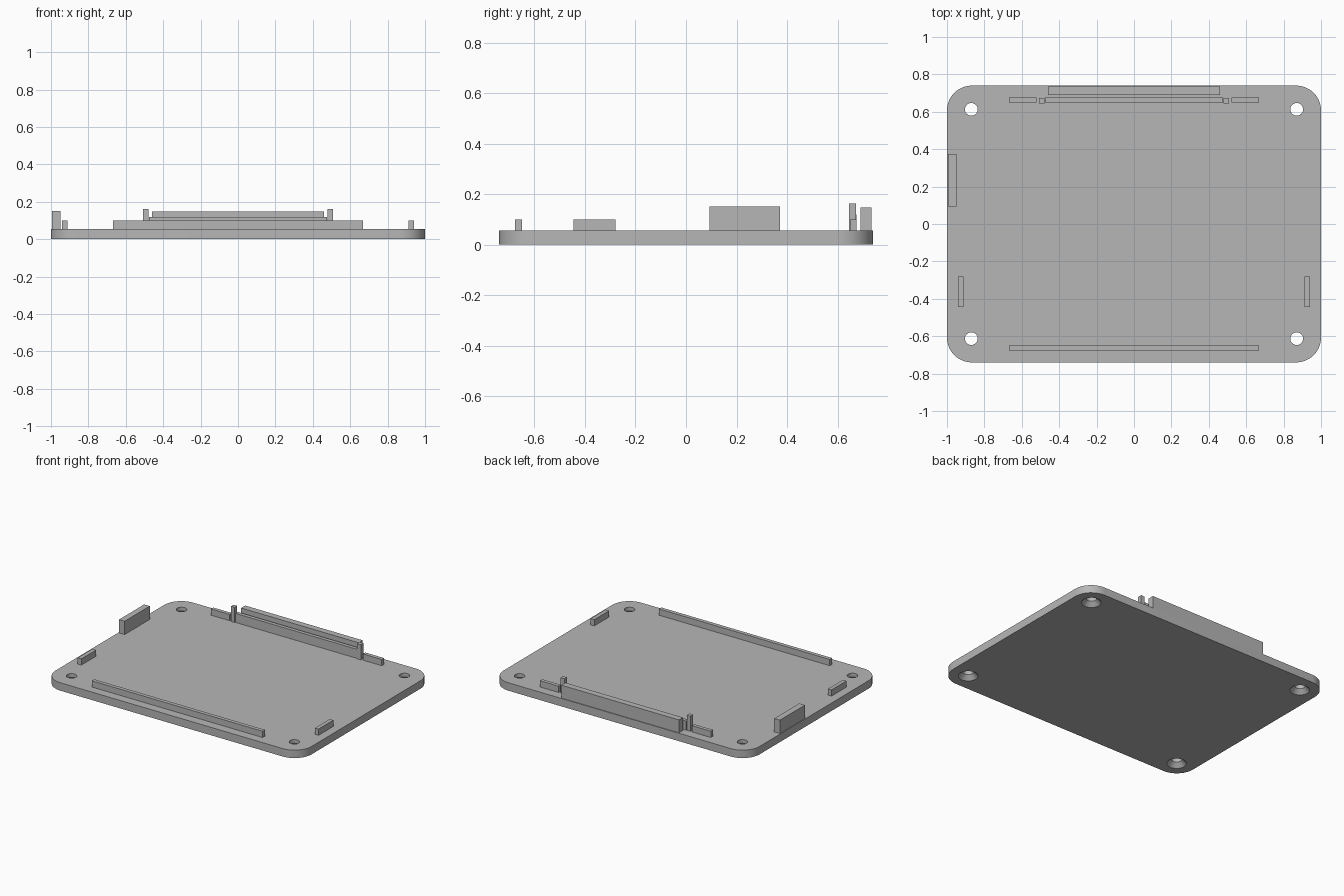
import bpy
import bmesh
import math

cube = bpy.data.objects.get("Cube")
if cube:
    bpy.data.objects.remove(cube, do_unlink=True)

GREY = (0.47, 0.47, 0.47, 1.0)
grey = bpy.data.materials.new("plain_grey")
grey.use_nodes = True
grey.diffuse_color = GREY
grey.node_tree.nodes["Principled BSDF"].inputs["Base Color"].default_value = GREY

HALF_X, HALF_Y, THICK, CORNER = 1.0, 0.74, 0.056, 0.133


def make_object(name, bm):
    bmesh.ops.recalc_face_normals(bm, faces=bm.faces)
    mesh = bpy.data.meshes.new(name)
    bm.to_mesh(mesh)
    bm.free()
    mesh.materials.append(grey)
    obj = bpy.data.objects.new(name, mesh)
    bpy.context.collection.objects.link(obj)
    return obj


def box(name, x0, x1, y0, y1, top):
    """Upright block standing on the plate."""
    bm = bmesh.new()
    bmesh.ops.create_cube(bm, size=1)
    for v in bm.verts:
        v.co.x = x1 if v.co.x > 0 else x0
        v.co.y = y1 if v.co.y > 0 else y0
        v.co.z = top if v.co.z > 0 else THICK
    return make_object(name, bm)


def lathe(bm, x, y, profile, sides=32):
    """Closed solid of revolution from (radius, height) pairs."""
    rings = []
    for r, z in profile:
        rings.append([bm.verts.new((x + r * math.cos(2 * math.pi * i / sides),
                                    y + r * math.sin(2 * math.pi * i / sides), z))
                      for i in range(sides)])
    for a, b in zip(rings, rings[1:]):
        for i in range(sides):
            j = (i + 1) % sides
            bm.faces.new((a[i], a[j], b[j], b[i]))
    bm.faces.new(rings[0][::-1])
    bm.faces.new(rings[-1])


# Base plate with rounded corners
bm = bmesh.new()
outline = []
STEPS = 12
for k, (sx, sy) in enumerate(((1, 1), (-1, 1), (-1, -1), (1, -1))):
    for i in range(STEPS + 1):
        a = math.pi / 2 * (k + i / STEPS)
        outline.append(bm.verts.new((sx * (HALF_X - CORNER) + CORNER * math.cos(a),
                                     sy * (HALF_Y - CORNER) + CORNER * math.sin(a), 0)))
face = bm.faces.new(outline)
raised = bmesh.ops.extrude_face_region(bm, geom=[face])["geom"]
for v in raised:
    if isinstance(v, bmesh.types.BMVert):
        v.co.z = THICK
plate = make_object("base_plate", bm)

# Countersunk screw holes, wide at the underside
bm = bmesh.new()
for sx in (-1, 1):
    for sy in (-1, 1):
        lathe(bm, sx * 0.87, sy * 0.613,
              ((0.063, -0.02), (0.063, 0), (0.034, 0.03), (0.034, 0.1)))
cutter = make_object("screw_hole_cutter", bm)
cutter.hide_render = True
cut = plate.modifiers.new("screw_holes", "BOOLEAN")
cut.operation = "DIFFERENCE"
cut.solver = "EXACT"
cut.object = cutter
bpy.ops.object.select_all(action="DESELECT")
bpy.context.view_layer.objects.active = plate
plate.select_set(True)
bpy.ops.object.modifier_apply(modifier=cut.name)
bpy.data.objects.remove(cutter, do_unlink=True)
bpy.ops.object.shade_smooth_by_angle(angle=math.radians(30))

# Long rails and walls
box("front_rail", -0.667, 0.667, -0.677, -0.65, 0.1)
box("back_middle_rail", -0.475, 0.475, 0.65, 0.676, 0.12)
box("back_wall", -0.459, 0.459, 0.69, 0.735, 0.147)
box("right_wall", -0.994, -0.95, 0.093, 0.373, 0.15)

# Mirrored pieces
for side, s in (("left", 1), ("right", -1)):
    def pair(name, a, b, y0, y1, top):
        box(side + "_" + name, min(s * a, s * b), max(s * a, s * b), y0, y1, top)
    pair("side_tab", 0.912, 0.94, -0.445, -0.28, 0.1)
    pair("back_rail", 0.521, 0.667, 0.65, 0.676, 0.1)
    pair("back_post", 0.478, 0.507, 0.645, 0.674, 0.163)
